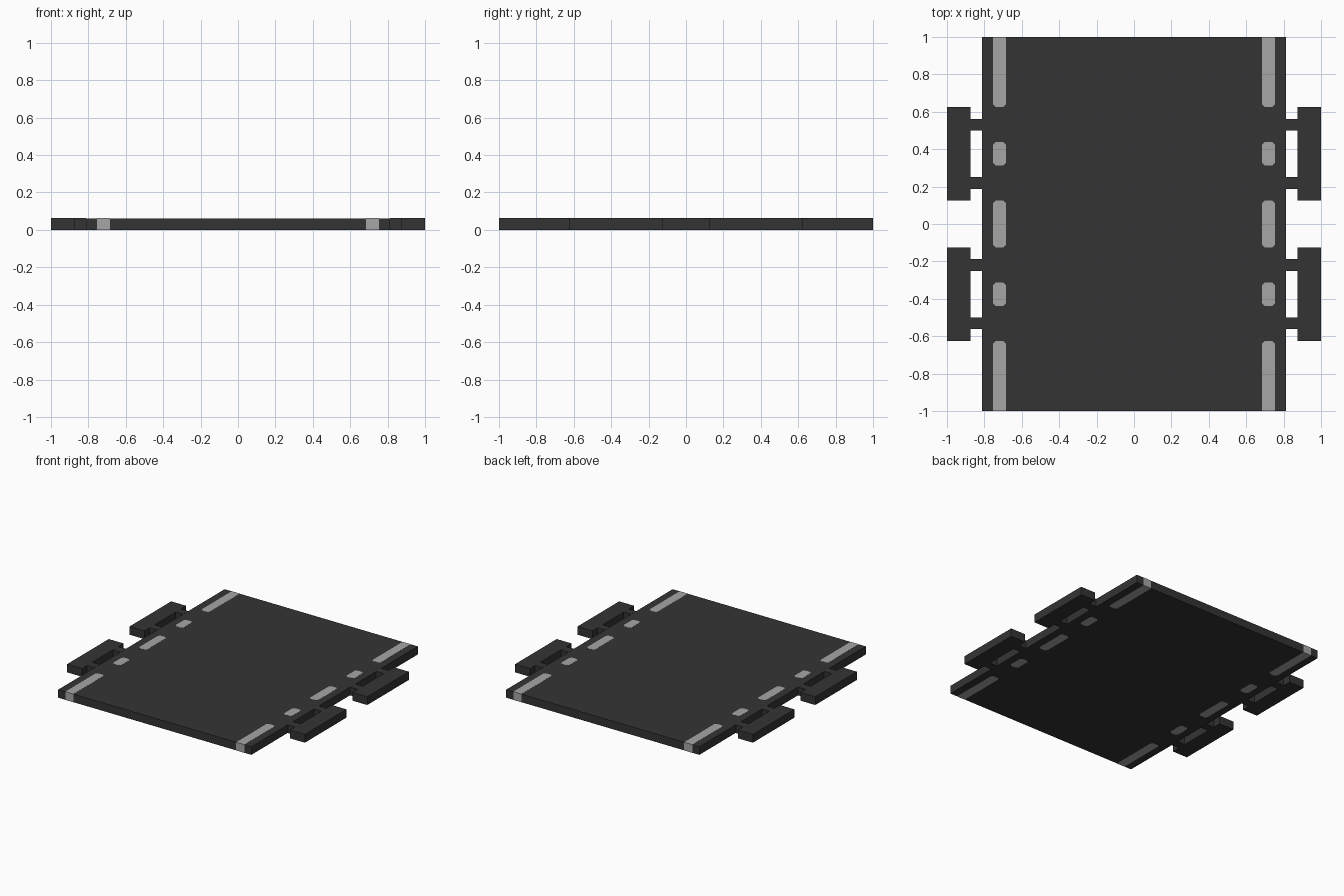
import bpy, bmesh

if "Cube" in bpy.data.objects:
    bpy.data.objects.remove(bpy.data.objects["Cube"])

H = 0.0625    # plate thickness
E = 0.0006    # tiny inset so the inlaid stripes show on every face


def material(name, v):
    m = bpy.data.materials.new(name)
    m.diffuse_color = (v, v, v, 1)
    m.use_nodes = True
    m.node_tree.nodes["Principled BSDF"].inputs["Base Color"].default_value = m.diffuse_color
    return m


DARK = material("dark grey", 0.034)
LIGHT = material("light grey", 0.38)


def prism(name, outline, z0, z1, mat, mirror=""):
    """Extrude a flat outline upward, optionally mirrored over x and/or y."""
    bm = bmesh.new()
    face = bm.faces.new([bm.verts.new((x, y, z0)) for x, y in outline])
    top = bmesh.ops.extrude_face_region(bm, geom=[face])["geom"]
    verts = [g for g in top if isinstance(g, bmesh.types.BMVert)]
    bmesh.ops.translate(bm, vec=(0, 0, z1 - z0), verts=verts)
    bmesh.ops.recalc_face_normals(bm, faces=bm.faces)
    me = bpy.data.meshes.new(name)
    bm.to_mesh(me)
    bm.free()
    me.materials.append(mat)
    ob = bpy.data.objects.new(name, me)
    bpy.context.collection.objects.link(ob)
    if mirror:
        mod = ob.modifiers.new("mirror", "MIRROR")
        mod.use_axis = ("x" in mirror, "y" in mirror, False)
        mod.use_mirror_merge = False
    return ob


def rect(x0, x1, y0, y1):
    return [(x0, y0), (x1, y0), (x1, y1), (x0, y1)]


def dash(x0, x1, y0, y1, open_end=False, c=0.014):
    """Stripe with clipped corners; the far end is square when open_end."""
    near = [(x0, y0 + c), (x0 + c, y0), (x1 - c, y0), (x1, y0 + c)]
    if open_end:
        return near + [(x1, y1), (x0, y1)]
    return near + [(x1, y1 - c), (x1 - c, y1), (x0 + c, y1), (x0, y1 - c)]


# Main deck
prism("deck_plate", rect(-0.8125, 0.8125, -1 + E, 1 - E), E, H - E, DARK)

# Side loops: outer bar plus two short links each
prism("side_bar", rect(0.875, 1, 0.125, 0.625), 0, H, DARK, "xy")
for i, y in enumerate((0.1875, 0.5)):
    prism(f"side_link_{i + 1}", rect(0.8125, 0.875, y, y + 0.0625), 0, H, DARK, "xy")

# Inlaid stripes running through the plate thickness
X0, X1 = 0.685, 0.753
prism("end_stripe", dash(X0, X1, 0.625, 1, True), 0, H, LIGHT, "xy")
prism("short_stripe", dash(X0, X1, 0.3125, 0.4375), 0, H, LIGHT, "xy")
prism("middle_stripe", dash(X0, X1, -0.125, 0.125), 0, H, LIGHT, "x")
